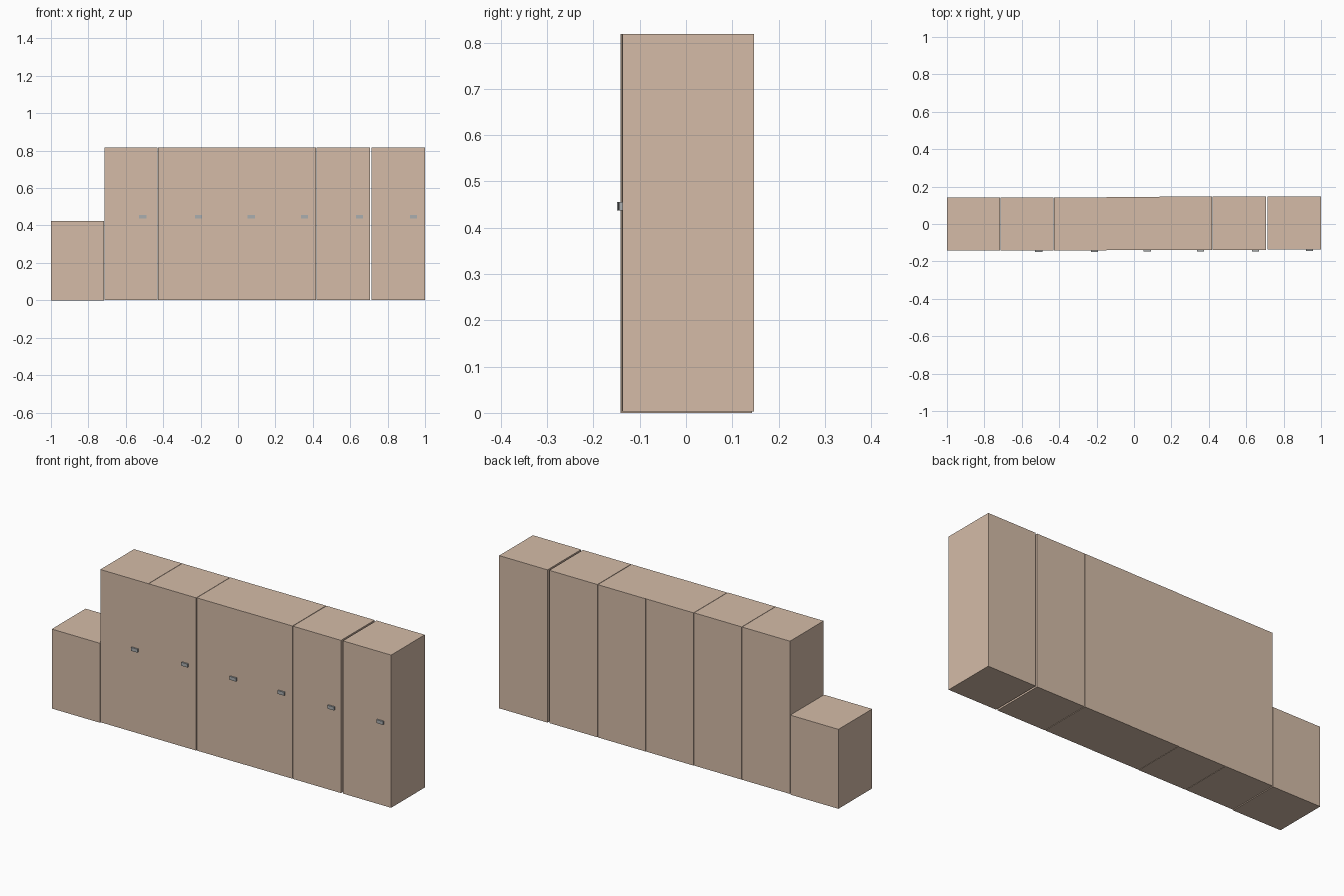
import bpy, bmesh
from mathutils import Vector

if "Cube" in bpy.data.objects:
    bpy.data.objects.remove(bpy.data.objects["Cube"])


def material(name, colour):
    m = bpy.data.materials.new(name)
    m.diffuse_color = colour
    m.use_nodes = True
    m.node_tree.nodes["Principled BSDF"].inputs["Base Color"].default_value = m.diffuse_color
    return m


tan = material("tan_paint", (0.66, 0.50, 0.39, 1))
grey = material("handle_metal", (0.40, 0.42, 0.43, 1))


def box(name, lo, hi, mat):
    lo, hi = Vector(lo), Vector(hi)
    bm = bmesh.new()
    bmesh.ops.create_cube(bm, size=1)
    for v in bm.verts:
        v.co = (lo + hi) / 2 + v.co * (hi - lo)
    mesh = bpy.data.meshes.new(name)
    bm.to_mesh(mesh)
    bm.free()
    mesh.materials.append(mat)
    obj = bpy.data.objects.new(name, mesh)
    bpy.context.collection.objects.link(obj)
    return obj


# Low cabinet at the left end
box("low_cabinet", (-1.0, -0.142, 0), (-0.716, 0.143, 0.424), tan)

# Tall lockers, slightly out of line: left x, right x, y shift, handle x
lockers = [
    (-0.714, -0.431, -0.002, -0.509),
    (-0.429, -0.148, -0.002, -0.212),
    (-0.146, 0.136, 0.000, 0.071),
    (0.136, 0.418, 0.001, 0.355),
    (0.421, 0.705, 0.001, 0.649),
    (0.715, 1.0, 0.002, 0.938),
]
for i, (x0, x1, dy, hx) in enumerate(lockers, 1):
    box(f"locker_{i}", (x0, -0.139 + dy, 0.003), (x1, 0.145 + dy, 0.818), tan)
    # Small block handle on the door
    box(f"handle_{i}", (hx - 0.019, -0.147 + dy, 0.437),
        (hx + 0.019, -0.136 + dy, 0.455), grey)
